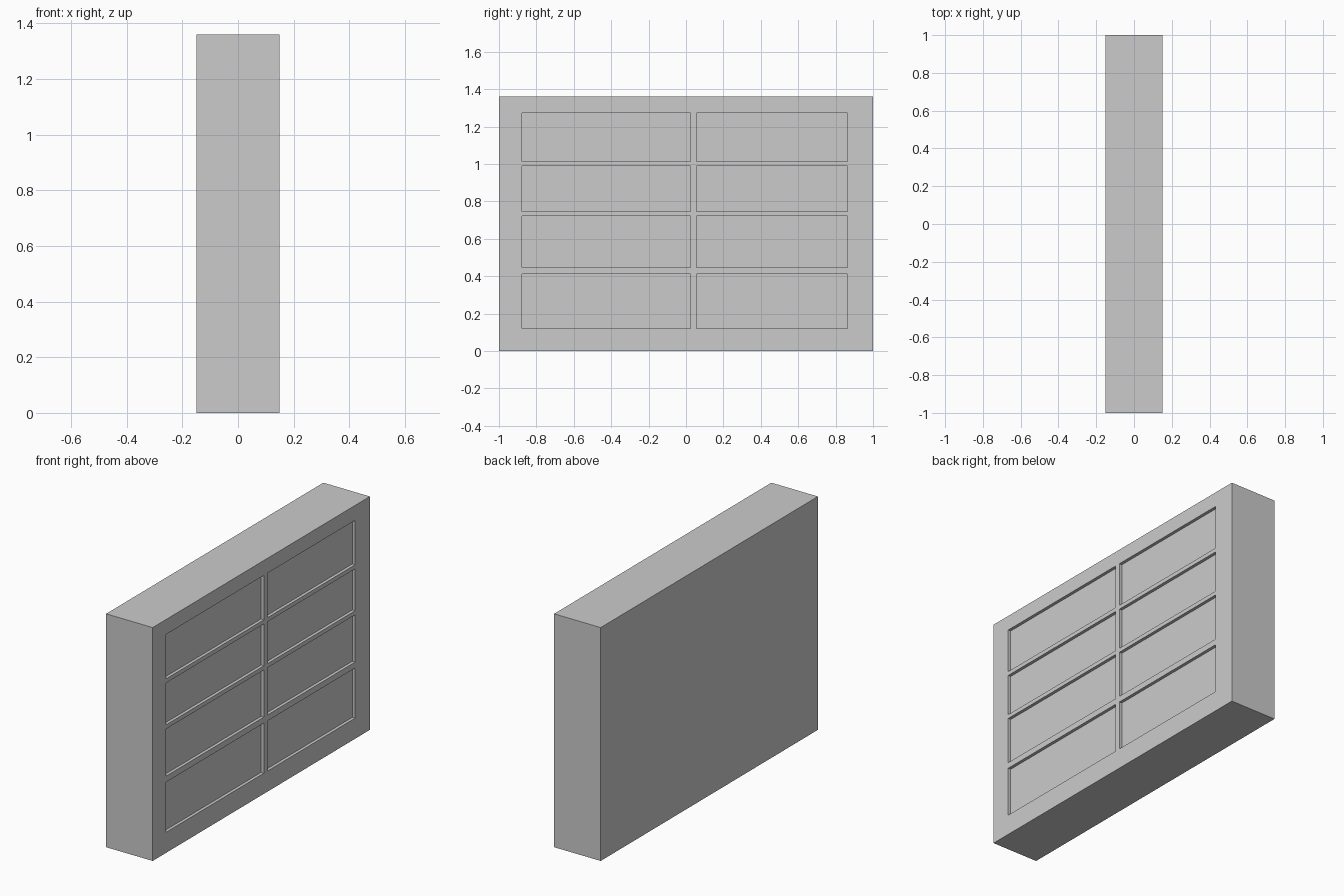
import bpy, bmesh
from mathutils import Matrix, Vector

if "Cube" in bpy.data.objects:
    bpy.data.objects.remove(bpy.data.objects["Cube"])

HALF_T, HALF_W, HEIGHT, DEPTH = 0.15, 1.0, 1.36, 0.018
COLUMNS = [(-0.877, 0.024), (0.056, 0.864)]
ROWS = [(0.12, 0.412), (0.447, 0.722), (0.746, 0.99), (1.014, 1.273)]

# Slab
bm = bmesh.new()
bmesh.ops.create_cube(bm, size=1, matrix=Matrix.Translation((0, 0, HEIGHT / 2))
                      @ Matrix.Diagonal((2 * HALF_T, 2 * HALF_W, HEIGHT, 1)))


def front_faces():
    return [f for f in bm.faces if f.normal.x > 0.9]


# Score the panelled side along every panel border
for axis, spans in ((1, COLUMNS), (2, ROWS)):
    for value in (v for span in spans for v in span):
        co, no = Vector(), Vector()
        co[axis], no[axis] = value, 1
        bmesh.ops.bisect_plane(bm, geom=bm.verts[:] + bm.edges[:] + bm.faces[:],
                               plane_co=co, plane_no=no)


# Push the eight panels inwards
def inside(value, spans):
    return any(a < value < b for a, b in spans)


bm.normal_update()
panels = []
for f in front_faces():
    c = f.calc_center_median()
    if inside(c.y, COLUMNS) and inside(c.z, ROWS):
        panels.append(f)
for f in panels:
    new = bmesh.ops.extrude_discrete_faces(bm, faces=[f])["faces"]
    bmesh.ops.translate(bm, verts=new[0].verts[:], vec=(-DEPTH, 0, 0))

bmesh.ops.recalc_face_normals(bm, faces=bm.faces[:])
mesh = bpy.data.meshes.new("panelled_slab")
bm.to_mesh(mesh)
bm.free()
bpy.context.collection.objects.link(bpy.data.objects.new("panelled_slab", mesh))
